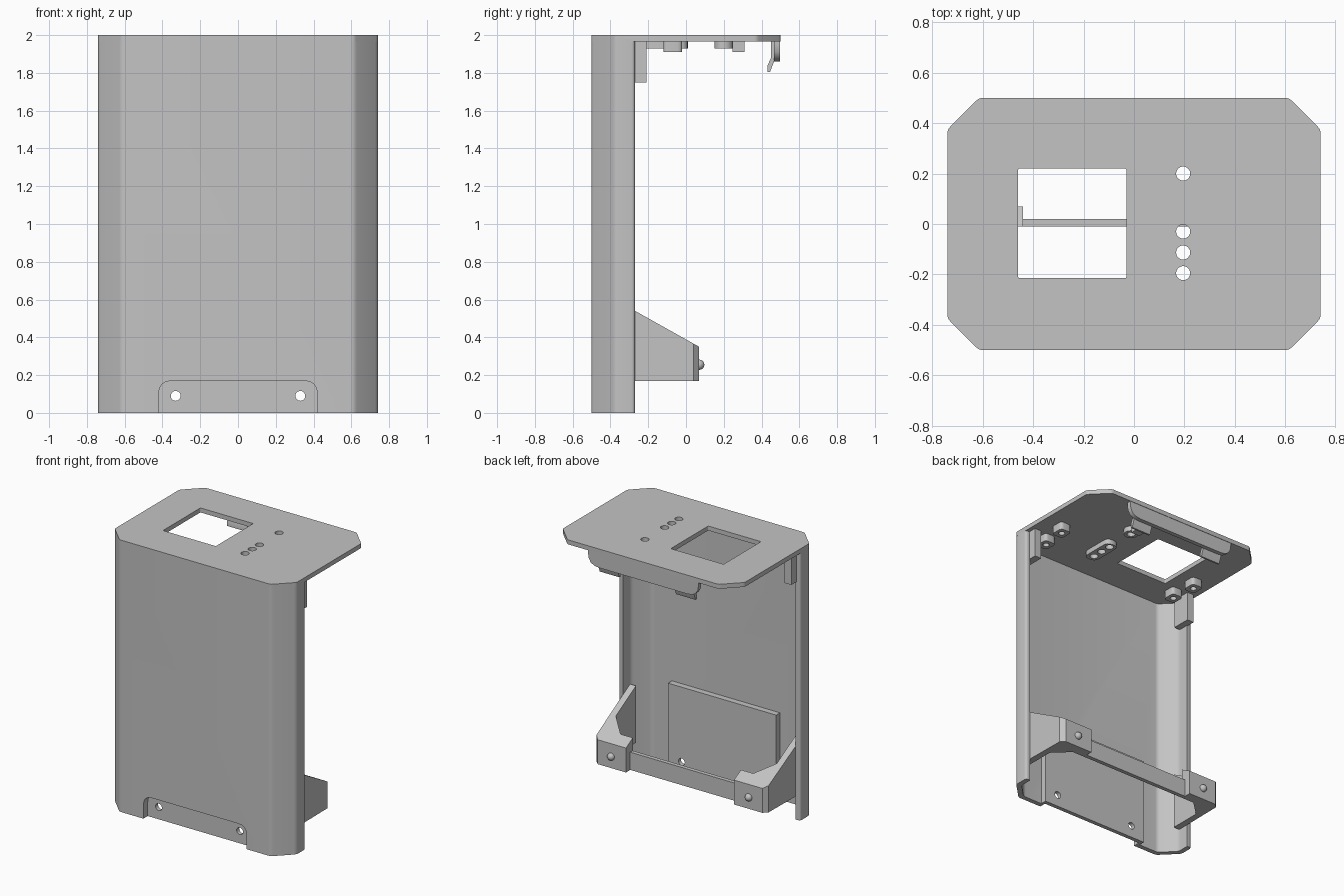
import bpy, bmesh, math
from mathutils import Vector, Matrix

if "Cube" in bpy.data.objects:
    bpy.data.objects.remove(bpy.data.objects["Cube"])

grey = bpy.data.materials.new("plain_grey")
grey.use_nodes = True
grey.diffuse_color = (0.55, 0.55, 0.55, 1)
grey.node_tree.nodes["Principled BSDF"].inputs["Base Color"].default_value = (0.55, 0.55, 0.55, 1)

# Axis frames: the profile plane and the direction it is extruded in
FRAMES = {
    "z": Matrix.Identity(3),
    "y": Matrix(((1, 0, 0), (0, 0, 1), (0, 1, 0))),
    "x": Matrix(((0, 0, 1), (1, 0, 0), (0, 1, 0))),
}


def rounded(points, radius, steps=4):
    """Round every corner of a closed 2D profile."""
    result = []
    for i, p in enumerate(points):
        p = Vector(p)
        a = Vector(points[i - 1]) - p
        b = Vector(points[(i + 1) % len(points)]) - p
        r = min(radius, a.length * 0.45, b.length * 0.45)
        start, end = p + a.normalized() * r, p + b.normalized() * r
        for s in range(steps + 1):
            t = s / steps
            result.append(start * (1 - t) ** 2 + p * 2 * t * (1 - t) + end * t * t)
    return result


def rect(u0, u1, v0, v1):
    return [(u0, v0), (u1, v0), (u1, v1), (u0, v1)]


def circle(u, v, r, n=24):
    return [(u + r * math.cos(2 * math.pi * i / n), v + r * math.sin(2 * math.pi * i / n)) for i in range(n)]


def prism(name, profile, low, high, axis="z"):
    """Extrude a closed profile along an axis."""
    bm = bmesh.new()
    frame = FRAMES[axis]
    base = bm.faces.new([bm.verts.new(frame @ Vector((p[0], p[1], low))) for p in profile])
    top = bmesh.ops.extrude_face_region(bm, geom=[base])["geom"]
    shift = frame @ Vector((0, 0, high - low))
    bmesh.ops.translate(bm, vec=shift, verts=[g for g in top if isinstance(g, bmesh.types.BMVert)])
    bmesh.ops.recalc_face_normals(bm, faces=bm.faces)
    mesh = bpy.data.meshes.new(name)
    bm.to_mesh(mesh)
    bm.free()
    mesh.materials.append(grey)
    obj = bpy.data.objects.new(name, mesh)
    bpy.context.collection.objects.link(obj)
    return obj


def cut(obj, cutters):
    """Subtract the cutters, then remove them."""
    for c in cutters:
        mod = obj.modifiers.new("cut", "BOOLEAN")
        mod.operation, mod.solver, mod.object = "DIFFERENCE", "EXACT", c
    bpy.context.view_layer.update()
    graph = bpy.context.evaluated_depsgraph_get()
    mesh = bpy.data.meshes.new_from_object(obj.evaluated_get(graph))
    obj.modifiers.clear()
    obj.data = mesh
    for c in cutters:
        bpy.data.objects.remove(c)


def mirrored(points):
    """Close a right-hand profile with its mirror image in x."""
    return points + [(-x, y) for x, y in reversed(points)]


# Front shell: chamfered U-shaped wall
wall = prism("front_shell", mirrored([
    (0.3, -0.5), (0.615, -0.5), (0.74, -0.375), (0.74, -0.27),
    (0.703, -0.27), (0.703, -0.36), (0.6, -0.465), (0.3, -0.465)][1:7]), 0, 1.98)
outer = rounded(mirrored([(0.74, -0.27), (0.74, -0.375), (0.615, -0.5)]), 0.02)
wall_solid = prism("shell_outline", outer, 0, 1.98)
inner = prism("shell_inside", rounded(mirrored([(0.703, 0.1), (0.703, -0.36), (0.6, -0.465)]), 0.02), -0.1, 2.1)
bpy.data.objects.remove(wall)
wall = wall_solid
wall.name = "front_shell"


def recess():
    return prism("recess_cutter", rounded(rect(-0.42, 0.42, -0.17, 0.17), 0.07), -0.6, -0.45, "y")


cut(wall, [inner, recess()])

# Mounting panel behind the recess
panel = prism("mounting_panel", rect(-0.44, 0.44, 0, 0.64), -0.475, -0.42, "y")
cut(panel, [recess()] + [prism("hole", circle(x, 0.09, 0.026), -0.6, -0.3, "y") for x in (-0.33, 0.33)])

# Top plate with display window and round holes
octagon = mirrored([(0.615, -0.5), (0.74, -0.375), (0.74, 0.375), (0.615, 0.5)])
plate = prism("top_plate", rounded(octagon, 0.015), 1.967, 2.0)
hole_rows = (0.2, -0.03, -0.113, -0.195)


def light_holes():
    return [prism("hole", circle(0.195, y, 0.028), 1.8, 2.1) for y in hole_rows]


cut(plate, [prism("window", rounded(rect(-0.46, -0.03, -0.215, 0.22), 0.008), 1.9, 2.1)] + light_holes())

# Collars under the round holes
strip = prism("hole_strip", rounded(rect(0.145, 0.245, -0.245, 0.01), 0.05), 1.93, 1.97)
cut(strip, light_holes())
collar = prism("hole_collar", circle(0.195, 0.2, 0.05), 1.93, 1.97)
cut(collar, light_holes())
prism("collar_block", rect(0.16, 0.23, 0.245, 0.31), 1.91, 1.97)

# Screw bosses and upper corner posts
for side, sx in (("left", 1), ("right", -1)):
    for label, x, y in (("front", 0.57, -0.26), ("rear", 0.59, -0.07)):
        boss = prism(f"{side}_{label}_boss", rounded(rect(sx * x - 0.045, sx * x + 0.045, y - 0.05, y + 0.05), 0.025), 1.91, 1.97)
        cut(boss, [prism("hole", circle(sx * x, y, 0.022), 1.8, 1.95)])
    prism(f"{side}_corner_post", rect(*sorted((sx * 0.655, sx * 0.71)), -0.35, -0.21), 1.75, 1.97)

# Rear skirt with rounded lower corners, and its snap tabs
skirt = prism("rear_skirt", rounded(rect(-0.45, 0.45, 1.86, 2.08), 0.09), 0.465, 0.497, "y")
cut(skirt, [prism("trim", rect(-1, 1, 1.975, 2.3), 0.3, 0.7, "y")])
tab_profile = [(0.47, 1.97), (0.47, 1.87), (0.445, 1.805), (0.432, 1.805), (0.432, 1.84), (0.45, 1.88), (0.45, 1.97)]
for side, x in (("left", 0.31), ("right", -0.31)):
    prism(f"{side}_snap_tab", tab_profile, x - 0.08, x + 0.08, "x")

# Lower bracket: sloped arms, crossbar and locating pins
for side, sx in (("left", 1), ("right", -1)):
    plan = [(0.705, -0.355), (0.7, 0.04), (0.67, 0.07), (0.44, 0.07), (0.44, -0.01),
            (0.54, -0.01), (0.655, -0.12), (0.655, -0.355)]
    arm = prism(f"{side}_bracket_arm", [(sx * x, y) for x, y in plan], 0.17, 0.7)
    slope = prism("slope", [(-0.5, 0.669), (0.2, 0.277), (0.2, 1), (-0.5, 1)], -1, 1, "x")
    cut(arm, [slope])
    bpy.ops.mesh.primitive_uv_sphere_add(segments=20, ring_count=12, radius=0.027, location=(sx * 0.56, 0.07, 0.255))
    pin = bpy.context.object
    pin.name = f"{side}_locating_pin"
    pin.data.materials.append(grey)
prism("bracket_crossbar", rect(-0.46, 0.46, -0.01, 0.02), 0.17, 0.30)

# Smooth shading with sharp edges kept
bpy.ops.object.select_all(action="DESELECT")
for obj in bpy.context.scene.objects:
    if obj.type == "MESH" and grey.name in obj.data.materials:
        obj.select_set(True)
        bpy.context.view_layer.objects.active = obj
bpy.ops.object.shade_smooth_by_angle(angle=math.radians(30))
